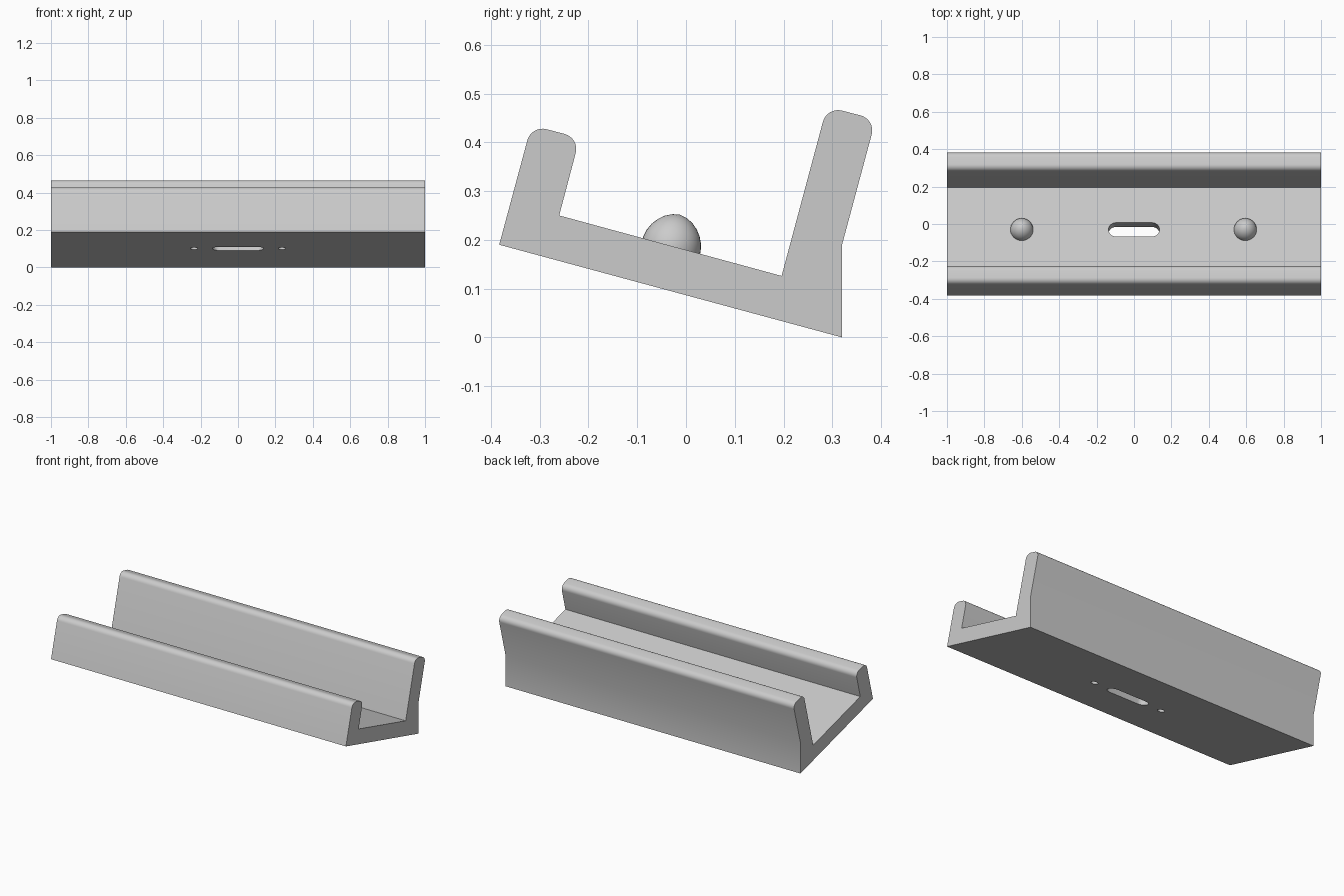
import bpy
import bmesh
from math import sin, cos, pi, radians
from mathutils import Matrix, Vector

cube = bpy.data.objects.get("Cube")
if cube:
    bpy.data.objects.remove(cube)

TILT = radians(-15)
FLOOR = Vector((0, -0.03, 0.187))    # centre of the tilted floor's upper face

grey = bpy.data.materials.new("light grey")
grey.use_nodes = True
grey.diffuse_color = (0.6, 0.6, 0.6, 1)
grey.node_tree.nodes["Principled BSDF"].inputs["Base Color"].default_value = (0.6, 0.6, 0.6, 1)


def make_object(name, bm):
    bmesh.ops.recalc_face_normals(bm, faces=bm.faces)
    mesh = bpy.data.meshes.new(name)
    bm.to_mesh(mesh)
    bm.free()
    mesh.materials.append(grey)
    obj = bpy.data.objects.new(name, mesh)
    bpy.context.collection.objects.link(obj)
    return obj


def prism(points, offset):
    bm = bmesh.new()
    face = bm.faces.new([bm.verts.new(p) for p in points])
    ext = bmesh.ops.extrude_face_region(bm, geom=[face])
    verts = [g for g in ext["geom"] if isinstance(g, bmesh.types.BMVert)]
    bmesh.ops.translate(bm, verts=verts, vec=offset)
    return bm


def place_on_floor(obj, x):
    obj.matrix_world = Matrix.Translation(FLOOR + Vector((x, 0, 0))) @ Matrix.Rotation(TILT, 4, "X")


def smooth(obj):
    bpy.ops.object.select_all(action="DESELECT")
    obj.select_set(True)
    bpy.context.view_layer.objects.active = obj
    bpy.ops.object.shade_smooth_by_angle(angle=radians(30))


def stadium(name, half_length, radius, low, high):
    # Rounded slot cutter; a half length of zero gives a round hole
    pts = []
    steps = 16
    for side in (1, -1):
        for i in range(steps + (1 if half_length else 0)):
            a = side * -pi / 2 + i * pi / steps
            pts.append((side * half_length + radius * cos(a), radius * sin(a), low))
    return make_object(name, prism(pts, (0, 0, high - low)))


# Tilted channel with a short front wall and a tall back wall
profile = [(-0.383, 0.19), (0.32, 0), (0.32, 0.19), (0.389, 0.447), (0.289, 0.473),
           (0.196, 0.126), (-0.26, 0.25), (-0.218, 0.409), (-0.317, 0.435)]
bm = prism([(-1, y, z) for y, z in profile], (2, 0, 0))
rims = [e for e in bm.edges
        if all(v.co.z > 0.4 for v in e.verts) and abs(e.verts[0].co.x - e.verts[1].co.x) > 1]
bmesh.ops.bevel(bm, geom=rims, offset=0.032, segments=8, profile=0.5, affect="EDGES")
channel = make_object("channel", bm)

# Slot through the floor, and a blind screw hole underneath at each end of it
cutters = [(stadium("slot_cutter", 0.098, 0.038, -0.2, 0.1), 0)]
for x in (-0.235, 0.235):
    cutters.append((stadium("hole_cutter", 0, 0.02, -0.2, -0.04), x))
bpy.context.view_layer.objects.active = channel
for cutter, x in cutters:
    place_on_floor(cutter, x)
    cutter.hide_render = True
    mod = channel.modifiers.new("cut", "BOOLEAN")
    mod.object = cutter
    mod.solver = "EXACT"
    bpy.ops.object.modifier_apply(modifier=mod.name)
    bpy.data.objects.remove(cutter)
smooth(channel)

# Domed pegs on the floor
dome = [(0.061, -0.01), (0.061, 0.004), (0.058, 0.019), (0.051, 0.034), (0.041, 0.047),
        (0.029, 0.057), (0.015, 0.064), (0, 0.067)]
for side, x in (("right", -0.6), ("left", 0.595)):
    bm = bmesh.new()
    verts = [bm.verts.new((r, 0, z)) for r, z in dome]
    edges = [bm.edges.new(pair) for pair in zip(verts, verts[1:])]
    bmesh.ops.spin(bm, geom=verts + edges, cent=(0, 0, 0), axis=(0, 0, 1),
                   angle=2 * pi, steps=32)
    bmesh.ops.remove_doubles(bm, verts=bm.verts, dist=0.0005)
    peg = make_object(side + "_peg", bm)
    place_on_floor(peg, x)
    smooth(peg)
